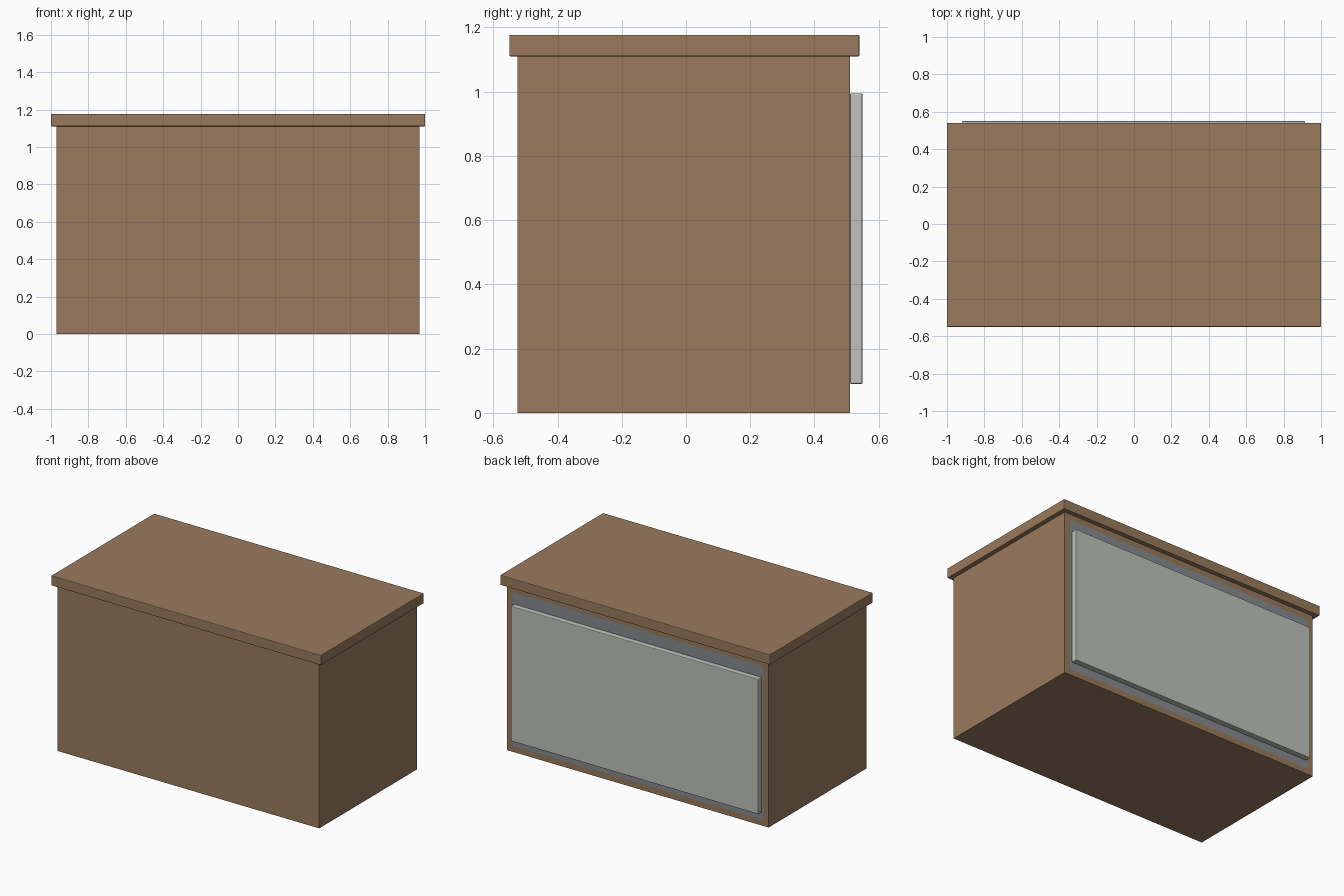
import bpy

if "Cube" in bpy.data.objects:
    bpy.data.objects.remove(bpy.data.objects["Cube"])


def material(name, rgb):
    m = bpy.data.materials.new(name)
    m.diffuse_color = (*rgb, 1)
    m.use_nodes = True
    m.node_tree.nodes["Principled BSDF"].inputs["Base Color"].default_value = m.diffuse_color
    return m


wood = material("wood", (0.32, 0.195, 0.11))
steel = material("steel", (0.24, 0.26, 0.28))
pale = material("pale_grey", (0.52, 0.54, 0.5))


def box(name, x, y, z, mat, bevel=0.0):
    """Box from (min, max) ranges on each axis."""
    lo, hi = zip(x, y, z)
    bpy.ops.mesh.primitive_cube_add(size=1, location=[(a + b) / 2 for a, b in zip(lo, hi)])
    ob = bpy.context.object
    ob.name = name
    ob.scale = [b - a for a, b in zip(lo, hi)]
    bpy.ops.object.transform_apply(location=False, rotation=False, scale=True)
    ob.data.materials.append(mat)
    if bevel:
        mod = ob.modifiers.new("soft_edges", "BEVEL")
        mod.width = bevel
        mod.segments = 2
    return ob


W, FRONT, BACK, H, T = 0.97, -0.525, 0.51, 1.11, 0.04

# Wooden shell: front, sides, bottom and top rail; their ends frame the back
box("front_panel", (-W, W), (FRONT, FRONT + T), (0, H), wood)
for side, name in ((-1, "left_panel"), (1, "right_panel")):
    box(name, sorted((side * W, side * (W - T))), (FRONT + T, BACK), (0, H), wood)
box("bottom_panel", (-W + T, W - T), (FRONT + T, BACK), (0, T), wood)
box("top_rail", (-W + T, W - T), (FRONT + T, BACK), (H - T, H), wood)

# Grey inner body, flush with the back frame
box("inner_body", (-W + T, W - T), (FRONT + T, BACK), (T, H - T), steel)

# Raised door panel on the back
box("back_door", (-0.92, 0.915), (BACK, 0.55), (0.09, 0.995), pale, 0.005)

# Overhanging counter top
box("counter_top", (-1, 1), (-0.55, 0.54), (H, 1.177), wood, 0.004)
